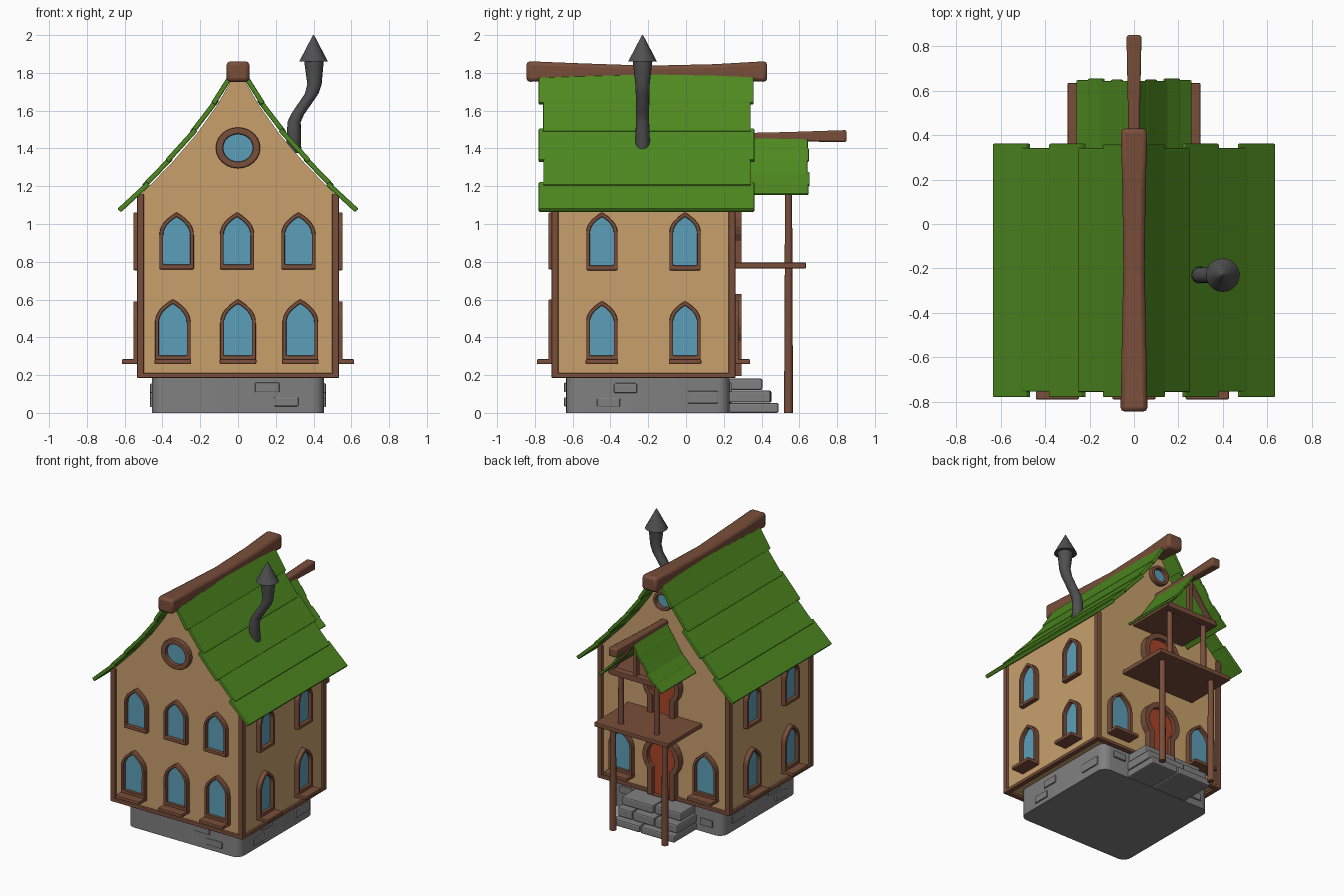
import bpy, bmesh, math, random
from mathutils import Matrix, Vector

if "Cube" in bpy.data.objects:
    bpy.data.objects.remove(bpy.data.objects["Cube"])
random.seed(4)

def mat(name, c):
    m = bpy.data.materials.new(name)
    m.diffuse_color = (*c, 1)
    m.use_nodes = True
    m.node_tree.nodes["Principled BSDF"].inputs["Base Color"].default_value = m.diffuse_color
    return m

TAN = mat("tan plaster", (0.58, 0.35, 0.15))
BROWN = mat("brown wood", (0.19, 0.076, 0.042))
GREEN = mat("green planks", (0.076, 0.25, 0.014))
GREY = mat("grey stone", (0.216, 0.216, 0.216))
DARK = mat("dark metal", (0.08, 0.08, 0.083))
BLUE = mat("blue glass", (0.107, 0.342, 0.479))
RED = mat("red door", (0.40, 0.06, 0.021))

def finish(bm, name, m, bevel=0.0, smooth=False, matrix=None):
    bmesh.ops.recalc_face_normals(bm, faces=bm.faces)
    me = bpy.data.meshes.new(name)
    bm.to_mesh(me)
    bm.free()
    me.materials.append(m)
    ob = bpy.data.objects.new(name, me)
    bpy.context.collection.objects.link(ob)
    if matrix:
        ob.matrix_world = matrix
    if bevel:
        b = ob.modifiers.new("bevel", 'BEVEL')
        b.width, b.segments, b.limit_method = bevel, 2, 'ANGLE'
    if smooth:
        bpy.context.view_layer.objects.active = ob
        ob.select_set(True)
        bpy.ops.object.shade_smooth_by_angle(angle=math.radians(40))
        ob.select_set(False)
    return ob

def loft(rings, name, m, **kw):
    """Skin a list of equal-length point loops, capping both ends."""
    bm = bmesh.new()
    vs = [[bm.verts.new(p) for p in r] for r in rings]
    n = len(vs[0])
    for a, b in zip(vs, vs[1:]):
        for i in range(n):
            bm.faces.new((a[i], a[(i + 1) % n], b[(i + 1) % n], b[i]))
    bm.faces.new(vs[0])
    bm.faces.new(vs[-1])
    return finish(bm, name, m, **kw)

def box(name, x0, x1, y0, y1, z0, z1, m, bevel=0.006, **kw):
    rings = [[(x0, y0, z), (x1, y0, z), (x1, y1, z), (x0, y1, z)] for z in (z0, z1)]
    return loft(rings, name, m, bevel=bevel, **kw)

def tube(name, pts, m, n=16):
    """Vertical tube from (x, y, z, radius) stations."""
    rings = [[(x + r * math.cos(2 * math.pi * i / n), y + r * math.sin(2 * math.pi * i / n), z)
              for i in range(n)] for x, y, z, r in pts]
    return loft(rings, name, m, smooth=True)

def slab(name, prof, d0, d1, m, **kw):
    """Extrude an xz profile from y = d0 to d1."""
    return loft([[(x, d, z) for x, z in prof] for d in (d0, d1)], name, m, **kw)

def ring(name, outer, inner, d0, d1, m, **kw):
    bm = bmesh.new()
    L = [[bm.verts.new((x, d, z)) for x, z in p]
         for p, d in ((outer, d0), (outer, d1), (inner, d1), (inner, d0))]
    n = len(outer)
    for k in range(4):
        a, b = L[k], L[(k + 1) % 4]
        for i in range(n):
            j = (i + 1) % n
            bm.faces.new((a[i], a[j], b[j], b[i]))
    return finish(bm, name, m, **kw)

# ---- foundation with rounded corners
bm = bmesh.new()
bmesh.ops.create_cube(bm, size=1, matrix=Matrix.Translation((0, -0.203, 0.098)) @ Matrix.Diagonal((0.91, 0.866, 0.196, 1)))
up = [e for e in bm.edges if abs(e.verts[0].co.z - e.verts[1].co.z) > 0.1]
bmesh.ops.bevel(bm, geom=up, offset=0.06, segments=4, affect='EDGES', profile=0.5)
finish(bm, "foundation", GREY, smooth=True)

# ---- raised foundation bricks
for a, b, z0, z1 in ((0.09, 0.22, 0.11, 0.16), (0.19, 0.32, 0.035, 0.082)):
    box("front_brick", a, b, -0.646, -0.62, z0, z1, GREY)
for a, b, z0, z1 in ((-0.38, -0.26, 0.105, 0.157), (-0.47, -0.35, 0.03, 0.08), (0.01, 0.17, 0.05, 0.115)):
    box("right_brick", 0.43, 0.465, a, b, z0, z1, GREY)
for a, b, z0, z1 in ((-0.50, -0.38, 0.03, 0.08), (-0.42, -0.29, 0.105, 0.155), (-0.02, 0.12, 0.06, 0.115)):
    box("left_brick", -0.465, -0.43, a, b, z0, z1, GREY)
for a, b, z0, z1 in ((0.27, 0.37, 0.11, 0.16), (-0.38, -0.28, 0.05, 0.10)):
    box("back_brick", a, b, 0.21, 0.242, z0, z1, GREY)

# ---- walls with curved gables
half = [(0.52, 0.20), (0.52, 1.15), (0.475, 1.195), (0.35, 1.325), (0.22, 1.475), (0.11, 1.63), (0.03, 1.77)]
slab("walls", half + [(-x, z) for x, z in reversed(half)], -0.695, 0.245, TAN)

# ---- corner posts and bottom sills
for s in (-1, 1):
    a, b = sorted((s * 0.498, s * 0.535))
    for y0, name in ((-0.712, "front"), (0.225, "back")):
        box(name + "_corner_post", a, b, y0, y0 + 0.037, 0.188, 1.16, BROWN)
    box("side_ground_beam", a, b, -0.712, 0.262, 0.185, 0.21, BROWN)
for y0, name in ((-0.712, "front"), (0.225, "back")):
    box(name + "_ground_beam", -0.535, 0.535, y0, y0 + 0.037, 0.185, 0.21, BROWN)

# ---- main roof planks: lower end, upper end, y limits
def plank(name, p0, p1, y0, y1, t, m):
    a, b = Vector(p0), Vector(p1)
    d = (b - a).normalized()
    n = Vector((-d.y, d.x))
    if n.y < 0:
        n = -n
    slab(name, [a, b, b + n * t, a + n * t], y0, y1, m, bevel=0.006)

main = [((0.62, 1.062), (0.465, 1.205), -0.78, 0.362), ((0.49, 1.19), (0.345, 1.34), -0.755, 0.342),
        ((0.365, 1.325), (0.215, 1.49), -0.78, 0.362), ((0.235, 1.475), (0.10, 1.65), -0.757, 0.342),
        ((0.12, 1.63), (0.012, 1.80), -0.78, 0.358)]
porch = [((0.25, 1.15), (0.185, 1.208), 0.25, 0.648), ((0.198, 1.198), (0.13, 1.265), 0.25, 0.655),
         ((0.143, 1.25), (0.082, 1.34), 0.25, 0.643), ((0.092, 1.325), (0.046, 1.395), 0.25, 0.65),
         ((0.055, 1.38), (0.008, 1.45), 0.25, 0.645)]
for planks, t, name in ((main, 0.026, "roof_plank"), (porch, 0.017, "porch_roof_plank")):
    for (ax, az), (bx, bz), y0, y1 in planks:
        for s in (-1, 1):
            plank(name, (s * ax, az), (s * bx, bz), y0, y1, t, GREEN)

# ---- ridge beams, slightly sagging
def beam(name, stations, bevel):
    rings = [[(-w, y, z0), (w, y, z0), (w, y, z1), (-w, y, z1)] for y, w, z0, z1 in stations]
    loft(rings, name, BROWN, bevel=bevel, smooth=True)

beam("roof_ridge_beam", [(-0.845, 0.061, 1.752, 1.862), (-0.6, 0.056, 1.762, 1.852), (-0.2, 0.048, 1.772, 1.838),
                         (0.15, 0.052, 1.765, 1.846), (0.43, 0.060, 1.752, 1.862)], 0.02)
beam("porch_ridge_beam", [(0.24, 0.026, 1.44, 1.48), (0.55, 0.028, 1.438, 1.487), (0.85, 0.034, 1.433, 1.497)], 0.01)

# ---- chimney pipe with cone cap
tube("chimney_pipe", [(0.295, -0.23, 1.375, 0.03), (0.295, -0.23, 1.40, 0.04), (0.297, -0.23, 1.54, 0.035), (0.315, -0.23, 1.58, 0.035),
                      (0.39, -0.23, 1.69, 0.036), (0.405, -0.23, 1.74, 0.038), (0.402, -0.23, 1.865, 0.052)], DARK)
tube("chimney_cap", [(0.40, -0.23, 1.86, 0.076), (0.40, -0.23, 2.0, 0.003)], DARK, n=20)

# ---- windows (local frame: faces -y, wall at y = 0)
def arch(hw, z0, spring, top, n=7):
    right = [(hw, z0), (hw, spring)]
    right += [(hw * (1 - (i / n) ** 2.3), spring + (top - spring) * i / n) for i in range(1, n)]
    return right + [(0, top)] + [(-x, z) for x, z in reversed(right)]

def place(x, y, ang):
    return Matrix.Translation((x, y, 0)) @ Matrix.Rotation(math.radians(ang), 4, 'Z')

def window(M, w, z0, z1, sill):
    hw, base = w / 2, z0 + (0.045 if sill else 0.025)
    sp = z1 - w * 0.68
    ring("window_frame", arch(hw, z0, sp, z1), arch(hw - 0.02, base, sp, z1 - 0.024),
         -0.034, 0.01, BROWN, bevel=0.006, matrix=M)
    slab("window_pane", arch(hw - 0.015, base - 0.005, sp, z1 - 0.018), -0.008, 0.0, BLUE, matrix=M)
    if sill:
        box("window_sill", -hw - 0.003, hw + 0.003, -0.095, 0.01, z0, z0 + 0.026, BROWN, matrix=M)

F, B, S = -0.695, 0.245, 0.52
for x in (-0.325, -0.005, 0.32):
    window(place(x, F, 0), 0.182, 0.76, 1.062, False)
for x in (-0.345, 0.0, 0.33):
    window(place(x, F, 0), 0.188, 0.258, 0.602, True)
for x in (-0.34, 0.34):
    window(place(x, B, 180), 0.188, 0.258, 0.60, True)
for s in (-1, 1):
    for y in (-0.445, -0.005):
        window(place(s * S, y, 90 * s), 0.166, 0.755, 1.062, False)
        window(place(s * S, y, 90 * s), 0.166, 0.258, 0.592, True)

# ---- round gable windows
def circle(rx, rz, cz, n=24):
    return [(rx * math.cos(2 * math.pi * i / n), cz + rz * math.sin(2 * math.pi * i / n)) for i in range(n)]

for M, r, cz in ((place(0, F, 0), 0.118, 1.403), (place(0, B, 180), 0.075, 1.62)):
    ring("round_window_frame", circle(r, r * 0.92, cz), circle(r * 0.67, r * 0.62, cz), -0.034, 0.01, BROWN, bevel=0.008, matrix=M)
    slab("round_window_pane", circle(r * 0.7, r * 0.66, cz), -0.008, 0.0, BLUE, matrix=M)

# ---- keyhole-shaped back doors
def keyhole(g, z0, h):
    r, cz = 0.148 - g, z0 + h - 0.148
    leg = 0.108 - g
    a0 = -math.acos(leg / r)
    arc = [(r * math.cos(a0 + (math.pi - 2 * a0) * i / 16), cz + r * math.sin(a0 + (math.pi - 2 * a0) * i / 16)) for i in range(17)]
    return [(leg, z0)] + arc + [(-leg, z0)]

for z0, h in ((0.195, 0.435), (0.79, 0.37)):
    M = place(0, B, 180)
    ring("door_frame", keyhole(0, z0, h), keyhole(0.038, z0 + 0.004, h - 0.004), -0.05, 0.01, BROWN, bevel=0.006, matrix=M)
    slab("door", keyhole(0.034, z0 + 0.002, h - 0.002), -0.02, 0.0, RED, matrix=M)

# ---- balcony, posts and porch gable
box("balcony_floor", -0.30, 0.30, 0.24, 0.635, 0.764, 0.796, BROWN)
box("porch_ceiling", -0.215, 0.215, 0.24, 0.60, 1.165, 1.188, BROWN)
for s in (-1, 1):
    tube("balcony_post", [(s * 0.21, 0.543, 0, 0.024), (s * 0.21, 0.543, 0.77, 0.02)], BROWN, 12)
    tube("porch_post", [(s * 0.145, 0.543, 0.79, 0.021), (s * 0.145, 0.543, 1.17, 0.018)], BROWN, 12)
    plank("porch_rafter", (s * 0.20, 1.165), (s * 0.01, 1.41), 0.55, 0.59, 0.018, BROWN)
box("porch_tie_beam", -0.20, 0.20, 0.55, 0.605, 1.16, 1.20, BROWN)
box("porch_king_post", -0.014, 0.014, 0.555, 0.59, 1.19, 1.44, BROWN, bevel=0.003)

# ---- stone steps made of loose blocks
for z0, z1, y1, cuts in ((0, 0.052, 0.50, (-0.25, 0.03, 0.25)), (0.054, 0.118, 0.46, (-0.25, -0.06, 0.12, 0.25)),
                         (0.12, 0.182, 0.405, (-0.24, -0.02, 0.24))):
    for a, b in zip(cuts, cuts[1:]):
        j = random.uniform(-0.012, 0.0)
        box("step_stone", a + 0.003, b - 0.003, 0.225, y1 + j, z0, z1, GREY, bevel=0.01)
